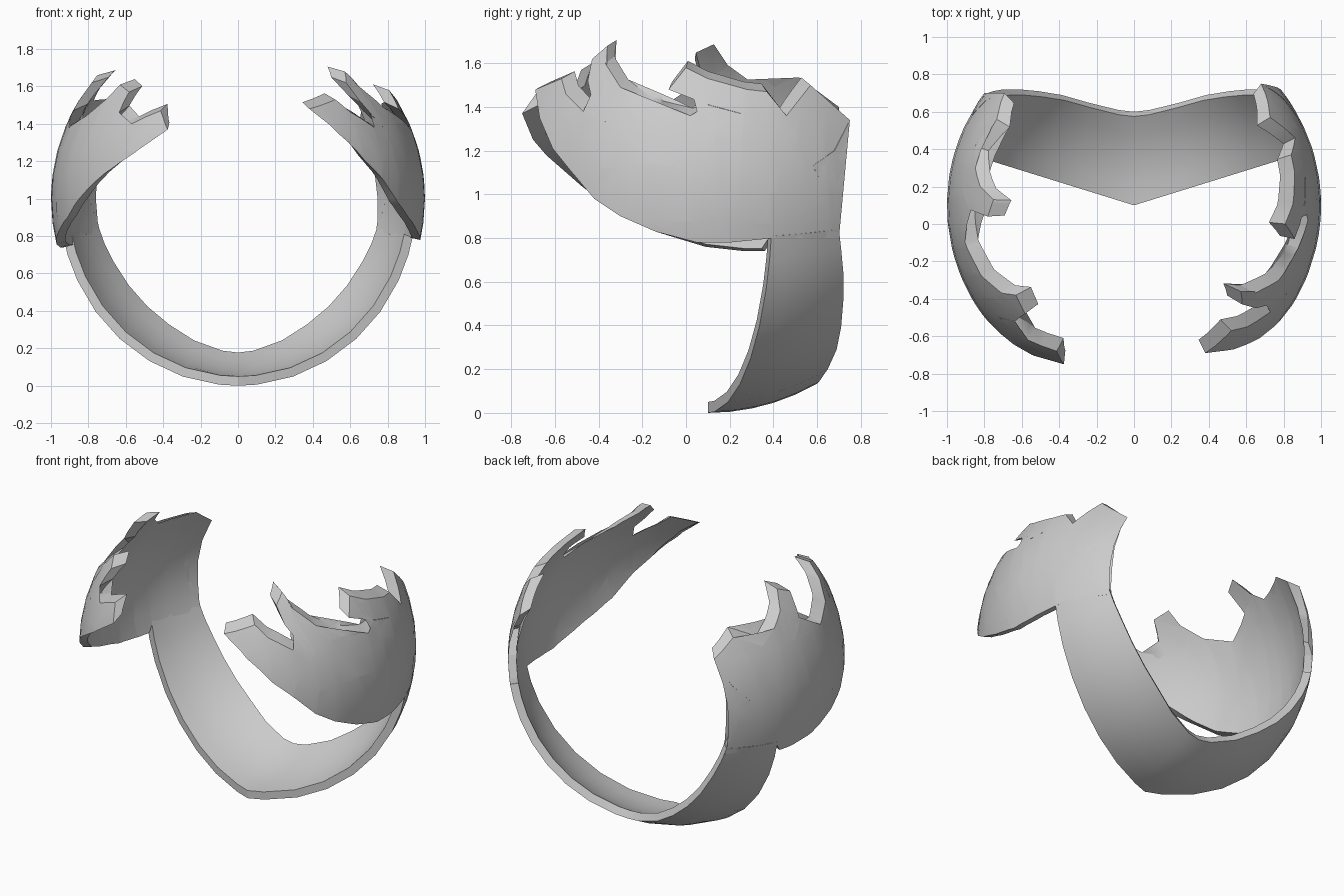
import bpy, bmesh, math
from mathutils import Vector

if "Cube" in bpy.data.objects:
    bpy.data.objects.remove(bpy.data.objects["Cube"], do_unlink=True)

CENTRE = Vector((0, 0.1, 1))   # all parts lie on one spherical shell of radius 1
INNER = 0.95

grey = bpy.data.materials.new("plain grey")
grey.use_nodes = True
grey.diffuse_color = (0.6, 0.6, 0.6, 1)
grey.node_tree.nodes["Principled BSDF"].inputs["Base Color"].default_value = (0.6, 0.6, 0.6, 1)


def thicken(bm, inner_point):
    """Add an inner skin and the rim between the two skins."""
    faces = list(bm.faces)
    rim = [e for e in bm.edges if len(e.link_faces) == 1]
    twin = {v: bm.verts.new(inner_point(v.co)) for v in list(bm.verts)}
    for f in faces:
        bm.faces.new([twin[v] for v in reversed(f.verts)])
    for e in rim:
        a, b = e.verts
        bm.faces.new((a, b, twin[b], twin[a]))
    bmesh.ops.recalc_face_normals(bm, faces=bm.faces)


def finish(bm, name):
    mesh = bpy.data.meshes.new(name)
    bm.to_mesh(mesh)
    bm.free()
    mesh.materials.append(grey)
    obj = bpy.data.objects.new(name, mesh)
    bpy.context.collection.objects.link(obj)
    bpy.ops.object.select_all(action='DESELECT')
    obj.select_set(True)
    bpy.context.view_layer.objects.active = obj
    bpy.ops.object.shade_smooth_by_angle(angle=math.radians(32))


def on_sphere(y, z, radius, side):
    left_over = radius ** 2 - (y - CENTRE.y) ** 2 - (z - CENTRE.z) ** 2
    return Vector((side * math.sqrt(max(left_over, 0.01)), y, z))


def side_plate(name, outline, side):
    """Fingered plate: a side profile, gridded and laid on the sphere."""
    bm = bmesh.new()
    bm.faces.new([bm.verts.new((0, y, z)) for y, z in outline])
    bmesh.ops.triangulate(bm, faces=bm.faces)
    for i in range(-6, 7):
        for co, no in (((0, i * 0.13, 0), (0, 1, 0)), ((0, 0, 1 + i * 0.13), (0, 0, 1))):
            bmesh.ops.bisect_plane(bm, geom=bm.verts[:] + bm.edges[:] + bm.faces[:],
                                   plane_co=co, plane_no=no)
    for v in bm.verts:
        v.co = on_sphere(v.co.y, v.co.z, 1, side)

    def inner_point(p):
        # fingers have rims that slope up and inward
        lift = min(max((p.z - 1) / 0.4, 0), 1)
        y = CENTRE.y + (p.y - CENTRE.y) * (INNER - 0.04 * lift)
        z = 1 + (p.z - 1) * INNER + 0.06 * lift
        return on_sphere(y, z, INNER, side)

    thicken(bm, inner_point)
    finish(bm, name)


# Back edge shared by both plates where they meet the band
back = [(0.58, 1.13), (0.65, 1.0), (0.69, 0.87), (0.70, 0.8), (0.4, 0.8)]

left_outline = back + [
    (0.2, 0.78), (0.05, 0.78), (-0.14, 0.83), (-0.3, 0.9), (-0.42, 0.98),
    (-0.53, 1.11), (-0.61, 1.21), (-0.67, 1.35), (-0.69, 1.48),      # first finger
    (-0.57, 1.53), (-0.55, 1.46), (-0.47, 1.38), (-0.37, 1.33),
    (-0.43, 1.43), (-0.45, 1.52), (-0.43, 1.62),                     # second finger
    (-0.36, 1.68), (-0.37, 1.6), (-0.3, 1.49), (-0.18, 1.4), (0.02, 1.36),
    (0.25, 1.37), (0.1, 1.41), (-0.08, 1.48),                        # third finger
    (0.0, 1.58), (0.1, 1.53), (0.28, 1.48), (0.37, 1.47),
    (0.46, 1.36), (0.57, 1.5), (0.75, 1.34), (0.68, 1.2)]            # fourth finger

right_outline = back + [
    (0.36, 0.74), (0.27, 0.74), (0.09, 0.76), (-0.14, 0.83), (-0.3, 0.9),
    (-0.48, 1.04), (-0.64, 1.18), (-0.7, 1.25), (-0.75, 1.37),       # first finger
    (-0.68, 1.47), (-0.62, 1.4), (-0.5, 1.34),
    (-0.52, 1.46), (-0.48, 1.57),                                    # second finger
    (-0.38, 1.61), (-0.37, 1.53), (-0.28, 1.44), (-0.1, 1.38), (0.2, 1.38),
    (0.08, 1.47), (0.04, 1.62),                                      # third finger
    (0.13, 1.66), (0.2, 1.56), (0.3, 1.49), (0.42, 1.42),
    (0.56, 1.5), (0.7, 1.4), (0.66, 1.24)]                           # fourth finger

side_plate("left_plate", left_outline, 1)
side_plate("right_plate", right_outline, -1)

# Lower band: angle from the bottom, paired with how far back the band reaches
reach = [(0, 0.6), (0.1, 0.61), (0.3, 0.65), (0.5, 0.69), (0.7, 0.71),
         (0.9, 0.72), (1.1, 0.72), (1.25, 0.71), (1.37, 0.70)]
rows = [(-a, y) for a, y in reversed(reach[1:])] + reach
COLUMNS = 5
bm = bmesh.new()
grid = []
for angle, y_back in rows:
    slope = 0.31 * abs(math.sin(angle))
    y_front = CENTRE.y + slope / math.sqrt(1 + slope ** 2)
    row = []
    for i in range(COLUMNS + 1):
        y = y_front + (y_back - y_front) * i / COLUMNS
        r = math.sqrt(1 - (y - CENTRE.y) ** 2)
        row.append(bm.verts.new((r * math.sin(angle), y, 1 - r * math.cos(angle))))
    grid.append(row)
for low, high in zip(grid, grid[1:]):
    for i in range(COLUMNS):
        bm.faces.new((low[i], low[i + 1], high[i + 1], high[i]))
thicken(bm, lambda p: CENTRE + (p - CENTRE) * INNER)
finish(bm, "lower_band")
